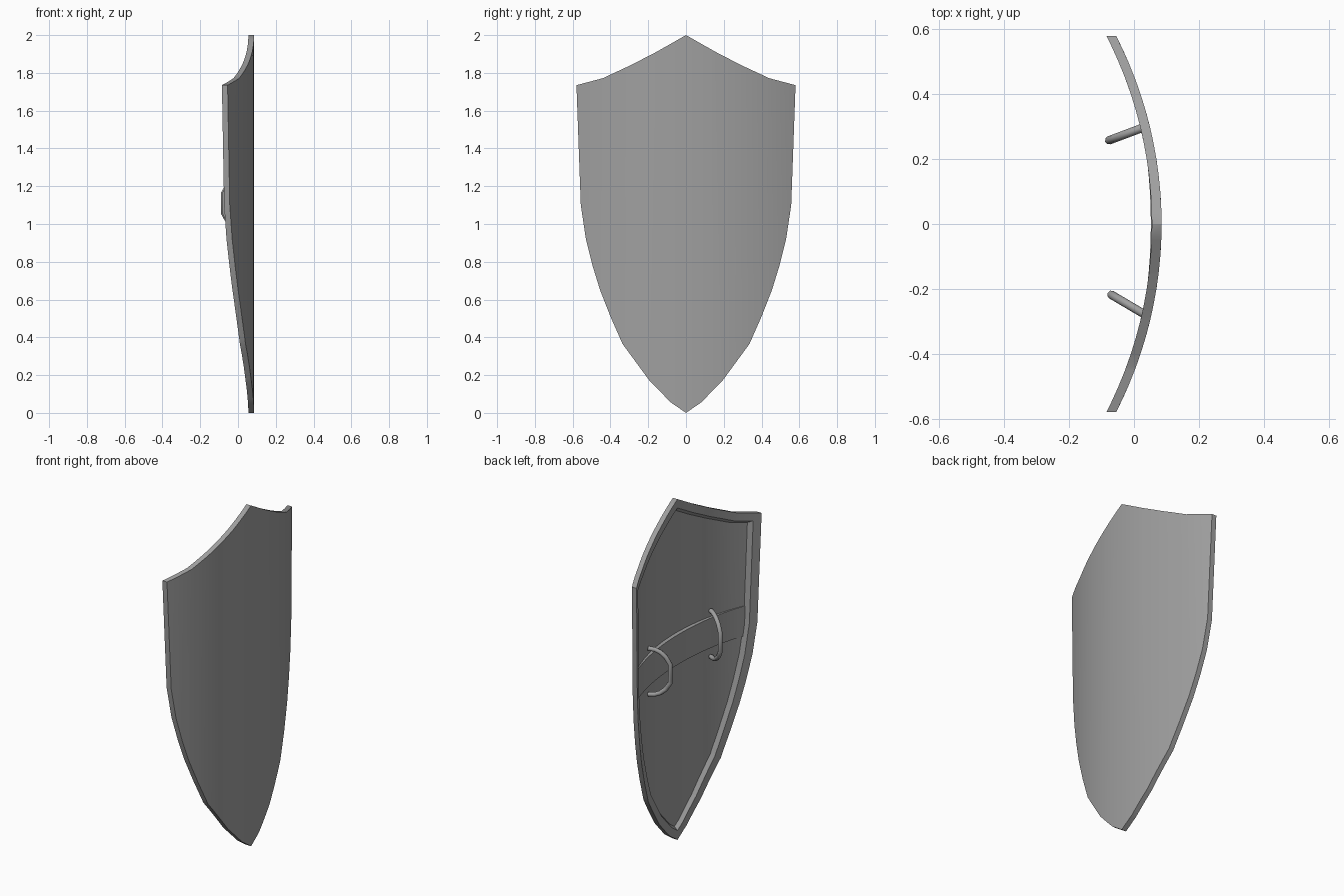
import bpy, bmesh, math
from mathutils import Vector

if "Cube" in bpy.data.objects:
    bpy.data.objects.remove(bpy.data.objects["Cube"], do_unlink=True)

steel = bpy.data.materials.new("grey_steel")
steel.use_nodes = True
colour = (0.35, 0.35, 0.35, 1)
steel.diffuse_color = colour
steel.node_tree.nodes["Principled BSDF"].inputs["Base Color"].default_value = colour

RADIUS, FRONT, THICK = 1.27, 0.085, 0.03
RIM, RECESS = 0.045, 0.02


def bend(y):
    """Front surface x of the curved shield at a given y."""
    return FRONT - RADIUS + math.sqrt(RADIUS ** 2 - y ** 2)


def finish(obj, angle=30):
    obj.data.materials.append(steel)
    bpy.ops.object.select_all(action="DESELECT")
    obj.select_set(True)
    bpy.context.view_layer.objects.active = obj
    bpy.ops.object.shade_smooth_by_angle(angle=math.radians(angle))


def add_mesh(name, bm):
    bmesh.ops.recalc_face_normals(bm, faces=bm.faces)
    mesh = bpy.data.meshes.new(name)
    bm.to_mesh(mesh)
    bm.free()
    obj = bpy.data.objects.new(name, mesh)
    bpy.context.collection.objects.link(obj)
    finish(obj)


# Shield body: flat outline, thickened, back recessed inside a rim, then bent
half = [(0.08, 0.055), (0.193, 0.17), (0.336, 0.365), (0.4, 0.51), (0.455, 0.65),
        (0.495, 0.78), (0.53, 0.92), (0.557, 1.1), (0.58, 1.735),
        (0.44, 1.772), (0.29, 1.842), (0.155, 1.912)]
outline = [(0, 0)] + half + [(0, 2)] + [(-y, z) for y, z in reversed(half)]
bm = bmesh.new()
face = bm.faces.new([bm.verts.new((0, y, z)) for y, z in outline])
front = bmesh.ops.extrude_face_region(bm, geom=[face])
back_verts = [v for v in front["geom"] if isinstance(v, bmesh.types.BMVert)]
bmesh.ops.translate(bm, verts=back_verts, vec=(-THICK, 0, 0))
bmesh.ops.recalc_face_normals(bm, faces=bm.faces)
back = min(bm.faces, key=lambda f: f.calc_center_median().x)
bmesh.ops.inset_region(bm, faces=[back], thickness=RIM, use_even_offset=True)
bmesh.ops.inset_region(bm, faces=[back], thickness=0.015, use_even_offset=True)
for v in back.verts:
    v.co.x += RECESS
for i in range(-11, 12):
    bmesh.ops.bisect_plane(bm, geom=bm.verts[:] + bm.edges[:] + bm.faces[:],
                           plane_co=(0, i * 0.05, 0), plane_no=(0, 1, 0))
for v in bm.verts:
    v.co.x += bend(v.co.y)
add_mesh("shield_body", bm)

# Arm strap: band across the recess, standing proud in the middle
bm = bmesh.new()
rings = []
for i in range(21):
    y = -0.505 + i * 0.0505
    panel = bend(y) - THICK + RECESS
    proud = 0.003 + 0.02 * math.cos(y * math.pi / 1.01)
    rings.append([bm.verts.new((x, y, z)) for x, z in
                  ((panel + 0.003, 1.03), (panel + 0.003, 1.205),
                   (panel - proud, 1.205), (panel - proud, 1.03))])
for a, b in zip(rings, rings[1:]):
    for k in range(4):
        bm.faces.new((a[k], a[(k + 1) % 4], b[(k + 1) % 4], b[k]))
bm.faces.new(rings[0])
bm.faces.new(rings[-1])
add_mesh("arm_strap", bm)


# Handles: bent rods standing on the back
def handle(name, base, tip):
    base, tip = Vector(base), Vector(tip)
    upper = [(0, 0.135), (0.3, 0.132), (0.55, 0.12), (0.8, 0.095), (1, 0.055)]
    path = upper + [(t, -h) for t, h in reversed(upper)]
    curve = bpy.data.curves.new(name, "CURVE")
    curve.dimensions = "3D"
    curve.bevel_depth = 0.013
    curve.bevel_resolution = 2
    curve.use_fill_caps = True
    spline = curve.splines.new("POLY")
    spline.points.add(len(path) - 1)
    for point, (t, h) in zip(spline.points, path):
        x, y = base.lerp(tip, t)
        point.co = (x, y, 1.11 + h, 1)
    obj = bpy.data.objects.new(name, curve)
    bpy.context.collection.objects.link(obj)
    bpy.ops.object.select_all(action="DESELECT")
    obj.select_set(True)
    bpy.context.view_layer.objects.active = obj
    bpy.ops.object.convert(target="MESH")
    finish(bpy.context.object, 50)


handle("hand_grip", (0.035, 0.3), (-0.077, 0.258))
handle("forearm_grip", (0.035, -0.28), (-0.07, -0.218))
